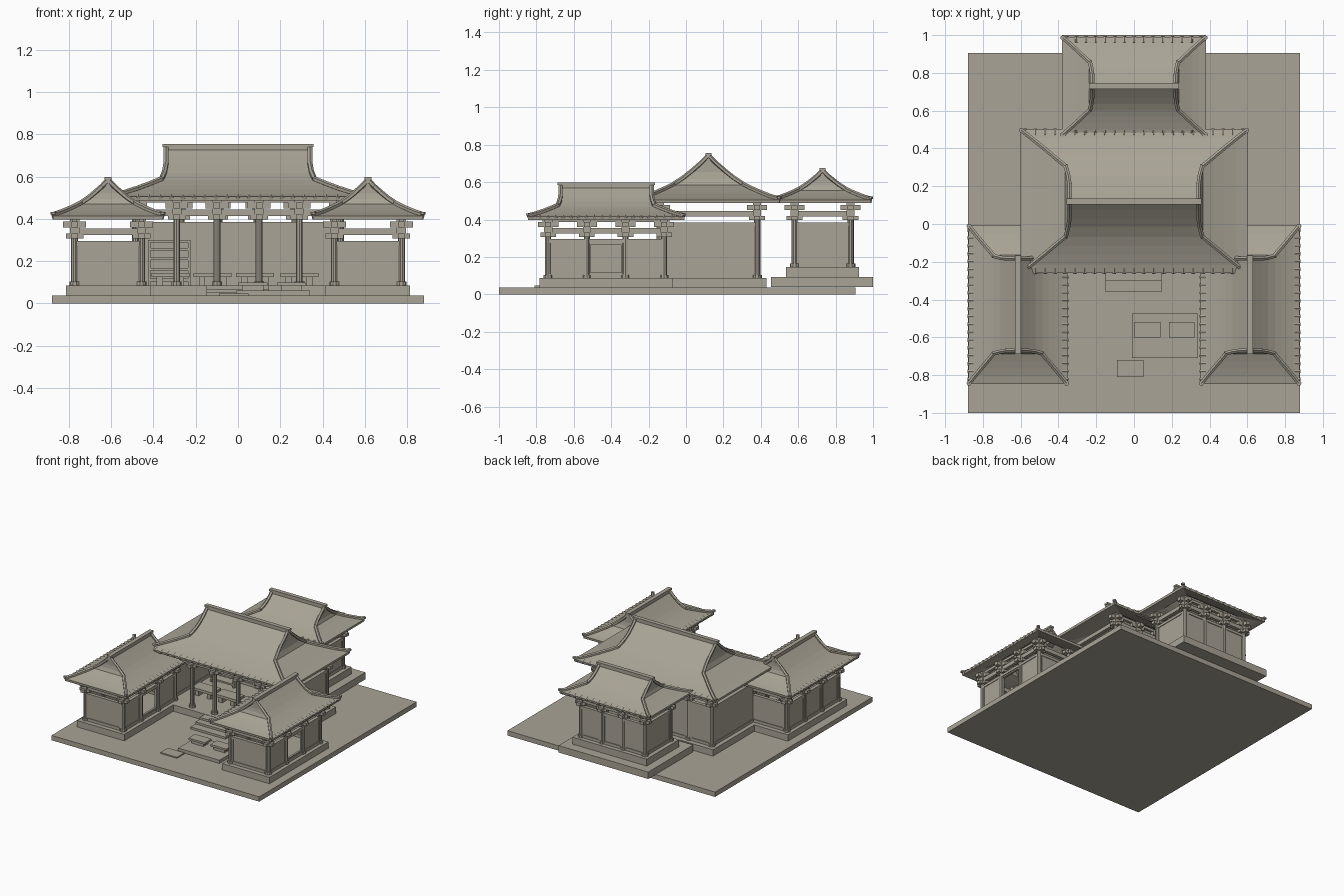
import bpy, bmesh, math
from mathutils import Matrix, Vector

if "Cube" in bpy.data.objects:
    bpy.data.objects.remove(bpy.data.objects["Cube"])

stone = bpy.data.materials.new("warm_grey_stone")
stone.diffuse_color = (0.40, 0.37, 0.305, 1)
stone.use_nodes = True
stone.node_tree.nodes["Principled BSDF"].inputs["Base Color"].default_value = stone.diffuse_color


def finish(name, bm, place=Matrix()):
    mesh = bpy.data.meshes.new(name)
    bm.to_mesh(mesh)
    bm.free()
    mesh.materials.append(stone)
    ob = bpy.data.objects.new(name, mesh)
    bpy.context.collection.objects.link(ob)
    ob.matrix_world = place
    return ob


def boxes(name, spans, place=Matrix()):
    """Each span is (x0, x1, y0, y1, z0, z1)."""
    bm = bmesh.new()
    for x0, x1, y0, y1, z0, z1 in spans:
        m = Matrix.Translation(((x0 + x1) / 2, (y0 + y1) / 2, (z0 + z1) / 2))
        m = m @ Matrix.Diagonal((x1 - x0, y1 - y0, z1 - z0, 1))
        bmesh.ops.create_cube(bm, size=1, matrix=m)
    return finish(name, bm, place)


def cylinder(bm, p, q, r, sides):
    p, q = Vector(p), Vector(q)
    m = Matrix.Translation((p + q) / 2) @ (q - p).to_track_quat('Z', 'Y').to_matrix().to_4x4()
    bmesh.ops.create_cone(bm, cap_ends=True, segments=sides, radius1=r, radius2=r,
                          depth=(q - p).length, matrix=m)


# Roof section: (depth fraction, height fraction, end flare fraction)
PROFILE = [(0, 1, 0), (.12, .82, 0), (.24, .65, .0), (.36, .49, .025), (.5, .34, .08),
           (.62, .24, .30), (.75, .145, .53), (.88, .06, .77), (1, 0, 1)]


def roof(name, place, W, E, R, eave, ridge, tiles):
    rings = [(R + (E - R) * f, W * t, eave + (ridge - eave) * h) for t, h, f in PROFILE]
    # Curved roof skin lofted from rectangles
    bm = bmesh.new()
    loops = [[bm.verts.new((sx * L, sy * d, z)) for sx, sy in ((1, -1), (1, 1), (-1, 1), (-1, -1))]
             for L, d, z in rings]
    for a, b in zip(loops, loops[1:]):
        for j in range(4):
            k = (j + 1) % 4
            bm.faces.new((a[j], b[j], b[k], a[k]))
    bmesh.ops.remove_doubles(bm, verts=bm.verts, dist=1e-5)
    skin = finish(name + "_roof", bm, place)
    mod = skin.modifiers.new("thickness", 'SOLIDIFY')
    mod.thickness = 0.018
    mod.offset = -1
    # Hip ribs following the corners, and round tile ends on the long eaves
    bm = bmesh.new()
    for sx in (-1, 1):
        for sy in (-1, 1):
            pts = [(sx * (L - .004), sy * max(d - .004, 0), z + .006) for L, d, z in rings]
            for p, q in zip(pts, pts[1:]):
                cylinder(bm, p, q, .013, 6)
            cylinder(bm, pts[-1], Vector(pts[-1]) + Vector((0, 0, .012)), .014, 6)
    finish(name + "_hip_ribs", bm, place)
    bm = bmesh.new()
    for sy in (-1, 1):
        for i in range(tiles):
            x = (E - .025) * (2 * i / (tiles - 1) - 1)
            cylinder(bm, (x, sy * (W - .03), eave + .002), (x, sy * (W + .003), eave - .008), .0095, 8)
    finish(name + "_tile_ends", bm, place)
    boxes(name + "_ridge", [(-R - .005, R + .005, -.011, .011, ridge - .02, ridge + .01),
                            (-R - .012, R + .012, -.016, .016, ridge + .006, ridge + .02)], place)


def bay(a, b, c, along_u, z0, z1, window=False):
    """Wall panel with a raised rail frame between two columns."""
    parts = []

    def add(p, q, t, lo, hi):
        parts.append((p, q, c - t, c + t, lo, hi) if along_u else (c - t, c + t, p, q, lo, hi))
    if window:
        add(a, a + .02, .008, z0, z1)
        add(b - .02, b, .008, z0, z1)
        add(a, b, .008, z0, z0 + .03)
        add(a, b, .008, z1 - .03, z1)
    else:
        add(a, b, .008, z0, z1)
        add(a, a + .025, .012, z0, z1)
        add(b - .025, b, .012, z0, z1)
    add(a, b, .013, z0, z0 + .022)
    add(a, b, .013, z1 - .02, z1)
    return parts


def hall(name, place, us, V, base, wall, W, E, R, ridge, tiles, open_front=False, window=False):
    U = us[-1]
    # Columns around the edge, with foot discs
    spots = [(u, s * V) for u in us for s in (-1, 1)]
    bm = bmesh.new()
    for u, v in spots:
        cylinder(bm, (u, v, base), (u, v, wall + .02), .017, 10)
        cylinder(bm, (u, v, base), (u, v, base + .018), .025, 10)
    finish(name + "_columns", bm, place)
    # Crossed bracket arms in two tiers over each column
    arms = []
    for u, v in spots:
        for lo, hi, n in ((.012, .035, .042), (.065, .092, .054)):
            arms.append((u - n, u + n, v - .016, v + .016, wall + lo, wall + hi))
            arms.append((u - .016, u + .016, v - n, v + n, wall + lo, wall + hi))
        arms.append((u - .022, u + .022, v - .022, v + .022, wall + .03, wall + .112))
    boxes(name + "_brackets", arms, place)
    # Ring beams
    beams = []
    for s in (-1, 1):
        beams.append((-U, U, s * V - .013, s * V + .013, wall + .03, wall + .06))
        beams.append((s * U - .013, s * U + .013, -V, V, wall + .03, wall + .06))
        beams.append((-U - .03, U + .03, s * V - .01, s * V + .01, wall + .092, wall + .112))
    boxes(name + "_beams", beams, place)
    # Walls
    walls = []
    for s in (-1, 1):
        walls += bay(-V, V, s * U, False, base, wall)
        if s < 0 and open_front:
            continue
        for i, (a, b) in enumerate(zip(us, us[1:])):
            walls += bay(a, b, s * V, True, base, wall, window and s < 0 and i == 1)
    boxes(name + "_walls", walls, place)
    roof(name, place, W, E, R, wall + .12, ridge, tiles)


def podium(name, place, hu, hv, z0, z1):
    boxes(name, [(-hu, hu, -hv, hv, z0, z1)], place)


G = 0.037
boxes("courtyard_slab", [(-.88, .88, -1, .905, 0, G)])

# Main hall, open to the courtyard
main = Matrix.Translation((0, .12, 0))
podium("main_podium", main, .53, .31, G - .005, .086)
hall("main_hall", main, (-.485, -.29, -.1, .1, .29, .485), .26, .086, .385,
     .38, .6, .345, .735, 23, open_front=True)

# Rear hall on two tiers
rear = Matrix.Translation((0, .73, 0))
boxes("rear_lower_podium", [(-.38, .38, .455, 1.0, .04, .093)])
podium("rear_upper_podium", rear, .315, .195, .09, .146)
hall("rear_hall", rear, (-.27, -.09, .09, .27), .15, .146, .385,
     .26, .38, .225, .655, 15)

# Two side halls
for side, x in (("left", -.615), ("right", .615)):
    place = Matrix.Translation((x, -.427, 0)) @ Matrix.Rotation(math.pi / 2, 4, 'Z')
    podium(side + "_podium", place, .357, .2, G - .005, .086)
    hall(side + "_hall", place, (-.31, -.103, .103, .31), .158, .086, .295,
         .262, .42, .248, .578, 20, window=True)

# Front steps of the main hall
boxes("front_steps", [(-.15, .145, -.36, -.18, G, .053), (-.15, .145, -.30, -.18, .05, .069),
                      (-.15, .145, -.25, -.18, .066, .084)])

# Courtyard platform with two low seats
boxes("courtyard_platform", [(-.01, .34, -.71, -.475, G, .062), (-.09, .05, -.81, -.72, G, .046)])
seats = []
for x0, x1 in ((0, .14), (.185, .32)):
    seats += [(x0, x1, -.6, -.52, .085, .1), (x0 + .02, x1 - .02, -.59, -.53, .06, .086)]
boxes("low_seats", seats)

# Low tables and a shelf inside the main hall
tables = []
for x in (-.32, -.12, .08, .29):
    tables += [(x - .09, x + .09, .02, .12, .125, .145)]
    tables += [(x + s * .05 - .015, x + s * .05 + .015, .03, .11, .086, .126) for s in (-1, 1)]
boxes("hall_tables", tables)
shelf = [(-.425, -.225, .27, .34, z, z + .012) for z in (.105, .155, .205, .25, .288)]
shelf += [(x, x + .012, .27, .34, .086, .3) for x in (-.425, -.237)]
shelf += [(-.425, -.225, .335, .345, .086, .3)]
boxes("hall_shelf", shelf)
